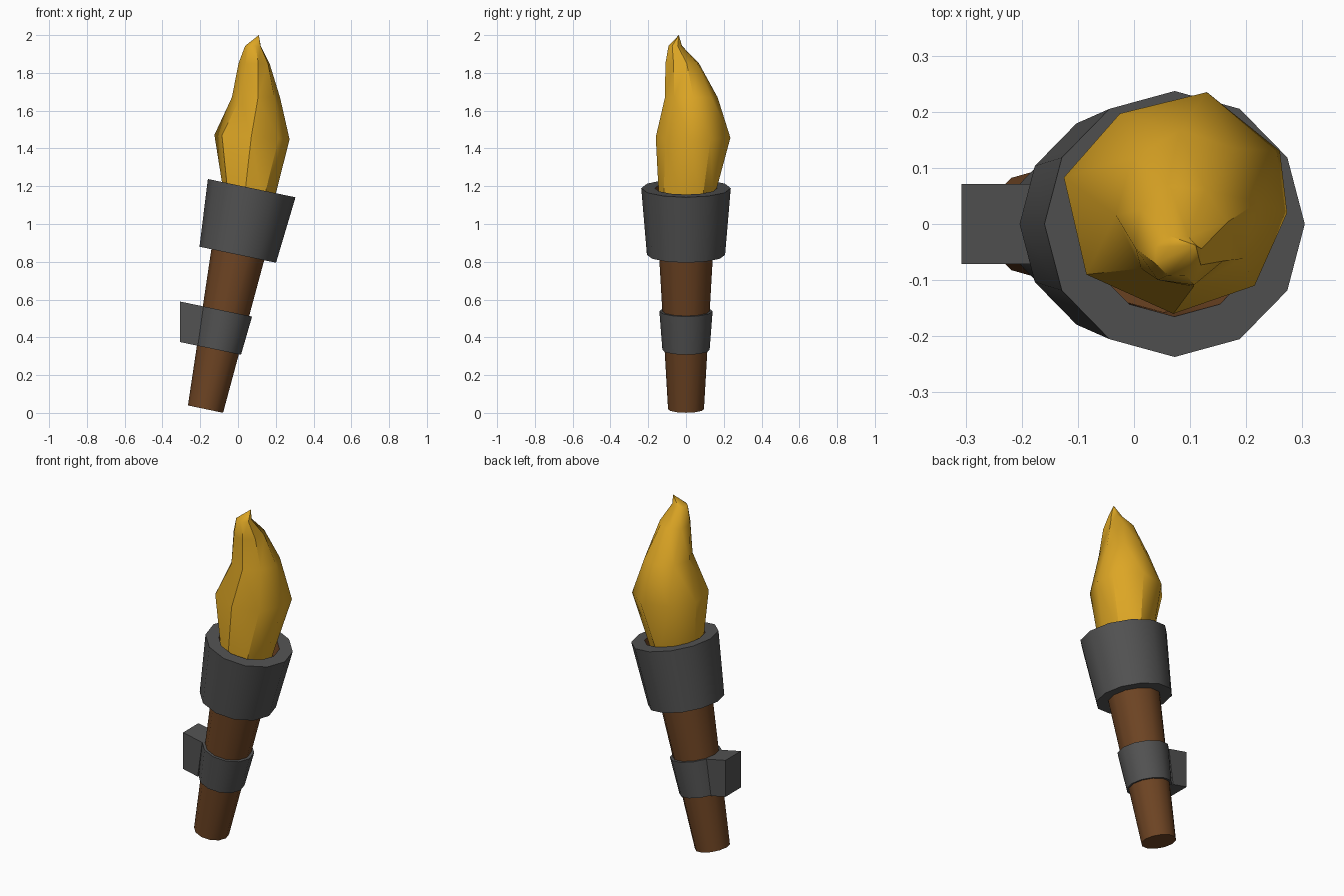
import bpy, bmesh
from math import sin, cos, tan, pi, radians
from mathutils import Matrix, Vector

if "Cube" in bpy.data.objects:
    bpy.data.objects.remove(bpy.data.objects["Cube"])

SIDES = 12
LEAN = radians(11.8)
TILT = Matrix.Translation((-0.172, 0, 0.02)) @ Matrix.Rotation(LEAN, 4, 'Y')


def material(name, rgb):
    m = bpy.data.materials.new(name)
    m.use_nodes = True
    colour = (*rgb, 1)
    m.diffuse_color = colour
    m.node_tree.nodes["Principled BSDF"].inputs["Base Color"].default_value = colour
    return m


iron = material("dark iron", (0.085, 0.085, 0.085))
wood = material("brown wood", (0.155, 0.058, 0.017))
fire = material("golden flame", (0.72, 0.38, 0.018))


def finish(name, bm, mats, angle):
    bmesh.ops.recalc_face_normals(bm, faces=bm.faces)
    mesh = bpy.data.meshes.new(name)
    bm.to_mesh(mesh)
    bm.free()
    ob = bpy.data.objects.new(name, mesh)
    bpy.context.collection.objects.link(ob)
    for m in mats:
        mesh.materials.append(m)
    bpy.ops.object.select_all(action='DESELECT')
    ob.select_set(True)
    bpy.context.view_layer.objects.active = ob
    bpy.ops.object.shade_smooth_by_angle(angle=radians(angle))
    return ob


def bridge(bm, a, b):
    n = len(a)
    return [bm.faces.new((a[i], a[(i + 1) % n], b[(i + 1) % n], b[i])) for i in range(n)]


def lathe(name, profile, mats, closed=False, inner=None):
    """Turn (radius, height) points around the leaning axis."""
    bm = bmesh.new()
    rings = [[bm.verts.new(TILT @ Vector((r * cos(2 * pi * i / SIDES),
                                          r * sin(2 * pi * i / SIDES), h)))
              for i in range(SIDES)] for r, h in profile]
    bands = [bridge(bm, a, b) for a, b in zip(rings, rings[1:])]
    if closed:
        bands.append(bridge(bm, rings[-1], rings[0]))
    else:
        bm.faces.new(rings[0])
        bm.faces.new(rings[-1])
    if inner is not None:
        for f in bands[inner]:
            f.material_index = 1
    return finish(name, bm, mats, 40)


# Tapered shaft, collar with wood-lined socket, and clamp band
lathe("handle", [(0.095, 0), (0.158, 1.10)], [wood])
lathe("collar", [(0.207, 0.835), (0.237, 1.195), (0.165, 1.195), (0.14, 0.835)],
      [iron, wood], closed=True, inner=2)
lathe("clamp_band", [(0.125, 0.32), (0.141, 0.53), (0.115, 0.53), (0.105, 0.32)],
      [iron], closed=True)

# Wall bracket: leaves the band at its slope and ends in a vertical face
bm = bmesh.new()
loops = []
for r, h in ((0.125, 0.32), (0.141, 0.53)):
    loop = []
    for side in (-1, 1):
        p = TILT @ Vector((-r * cos(pi / 6), side * 0.0715, h))
        wall = Vector((-0.307, p.y, p.z + (p.x + 0.307) * tan(LEAN)))
        loop += [p, wall] if side < 0 else [wall, p]
    loops.append([bm.verts.new(p) for p in loop])
bridge(bm, *loops)
for loop in loops:
    bm.faces.new(loop)
finish("wall_bracket", bm, [iron], 30)

# Flame: faceted rings that twist and drift up to an off-centre tip
bm = bmesh.new()


def flame_ring(x, y, z, rx, ry, phase, lean=0.0):
    pts = []
    for i in range(8):
        a = radians(phase + 45 * i)
        pts.append(bm.verts.new((x + rx * cos(a), y + ry * sin(a), z - lean * rx * cos(a))))
    return pts


belly = [(0.273, 0.02), (0.26, 0.13), (0.13, 0.235), (-0.025, 0.197),
         (-0.125, 0.083), (-0.085, -0.09), (0.07, -0.16), (0.215, -0.11)]
rings = [
    flame_ring(0.055, 0.0, 1.12, 0.13, 0.145, -10, 0.2),
    [bm.verts.new((x, y, 1.46 - 0.06 * (x - 0.07))) for x, y in belly],
    flame_ring(0.095, 0.028, 1.67, 0.128, 0.14, 5),
    flame_ring(0.085, -0.02, 1.85, 0.085, 0.092, 15),
    flame_ring(0.079, -0.057, 1.943, 0.044, 0.038, 20),
]
for a, b in zip(rings, rings[1:]):
    bridge(bm, a, b)
bm.faces.new(rings[0])
tip = bm.verts.new((0.11, -0.038, 2.0))
for i in range(8):
    bm.faces.new((rings[-1][i], rings[-1][(i + 1) % 8], tip))
bmesh.ops.triangulate(bm, faces=bm.faces)
finish("flame", bm, [fire], 38)
